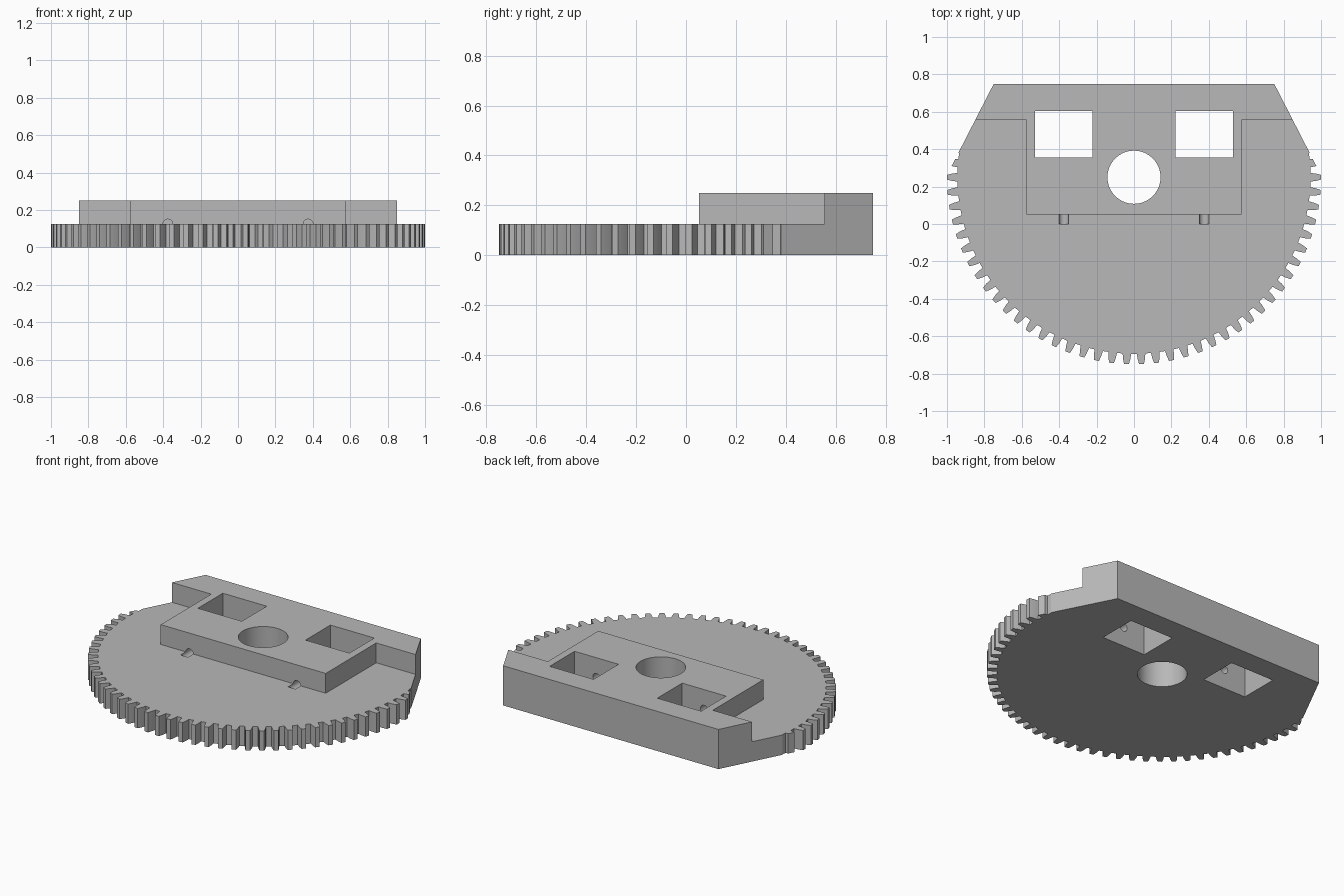
import bpy, bmesh, math
from mathutils import Matrix

if "Cube" in bpy.data.objects:
    bpy.data.objects.remove(bpy.data.objects["Cube"], do_unlink=True)

AXIS_Y = 0.25      # gear centre
PLATE = 0.125      # gear plate thickness
TOP = 0.25         # raised block height
BACK = 0.749       # flat rear face

grey = bpy.data.materials.new("plain grey")
grey.use_nodes = True
colour = (0.48, 0.48, 0.48, 1)
grey.diffuse_color = colour
grey.node_tree.nodes["Principled BSDF"].inputs["Base Color"].default_value = colour


def prism(name, outline, z0, z1):
    """Extrude a flat outline from z0 to z1."""
    bm = bmesh.new()
    face = bm.faces.new([bm.verts.new((x, y, z0)) for x, y in outline])
    ext = bmesh.ops.extrude_face_region(bm, geom=[face])
    for v in ext["geom"]:
        if isinstance(v, bmesh.types.BMVert):
            v.co.z = z1
    bmesh.ops.recalc_face_normals(bm, faces=bm.faces)
    return finish(name, bm)


def finish(name, bm):
    mesh = bpy.data.meshes.new(name)
    bm.to_mesh(mesh)
    bm.free()
    mesh.materials.append(grey)
    obj = bpy.data.objects.new(name, mesh)
    bpy.context.collection.objects.link(obj)
    return obj


def combine(target, tool, operation):
    """Apply a boolean and discard the tool."""
    tool.hide_render = True
    mod = target.modifiers.new(tool.name, 'BOOLEAN')
    mod.operation, mod.solver, mod.object = operation, 'EXACT', tool
    bpy.ops.object.select_all(action='DESELECT')
    bpy.context.view_layer.objects.active = target
    target.select_set(True)
    bpy.ops.object.modifier_apply(modifier=mod.name)
    bpy.data.objects.remove(tool, do_unlink=True)


def rect(x0, x1, y0, y1):
    return [(x0, y0), (x1, y0), (x1, y1), (x0, y1)]


def circle(radius, n):
    return [(radius * math.cos(math.tau * i / n),
             AXIS_Y + radius * math.sin(math.tau * i / n)) for i in range(n)]


# Toothed plate: one tooth profile repeated around the axis
TEETH = 78
tooth = [(-0.30, 0.944), (-0.25, 0.973), (-0.16, 1.0),
         (0.16, 1.0), (0.25, 0.973), (0.30, 0.944)]
gear = []
for i in range(TEETH):
    for offset, r in tooth:
        a = math.tau * (i + offset) / TEETH
        gear.append((r * math.cos(a), AXIS_Y + r * math.sin(a)))
body = prism("gear_sector", gear, 0, PLATE)

# Raised T-shaped block with a full-width rear bar
t_shape = [(-0.575, 0.052), (0.575, 0.052), (0.575, 0.555), (1.2, 0.555),
           (1.2, 0.9), (-1.2, 0.9), (-1.2, 0.555), (-0.575, 0.555)]
combine(body, prism("raised_block", t_shape, PLATE / 2, TOP), 'UNION')

# Flat rear and slanted rear corners
combine(body, prism("rear_cut", rect(-2, 2, BACK, 2), -1, 1), 'DIFFERENCE')
slope = 0.513
for side in (-1, 1):
    wedge = [(side * (0.75 + slope * (BACK - y)), y) for y in (0.0, 1.5)]
    wedge += [(side * 2, 1.5), (side * 2, 0.0)]
    combine(body, prism("corner_cut", wedge, -1, 1), 'DIFFERENCE')

# Axle hole
combine(body, prism("axle_cut", circle(0.142, 64), -1, 1), 'DIFFERENCE')

# Square windows, each with a small channel running to the front
for side in (-1, 1):
    window = rect(side * 0.375 - 0.153, side * 0.375 + 0.153, 0.355, 0.603)
    combine(body, prism("window_cut", window, -1, 1), 'DIFFERENCE')
    bm = bmesh.new()
    bmesh.ops.create_cone(bm, cap_ends=True, segments=24, radius1=0.026,
                          radius2=0.026, depth=0.4,
                          matrix=Matrix.Translation((side * 0.375, 0.2, PLATE))
                          @ Matrix.Rotation(math.pi / 2, 4, 'X'))
    combine(body, finish("channel_cut", bm), 'DIFFERENCE')

bpy.ops.object.shade_smooth_by_angle(angle=math.radians(18))
